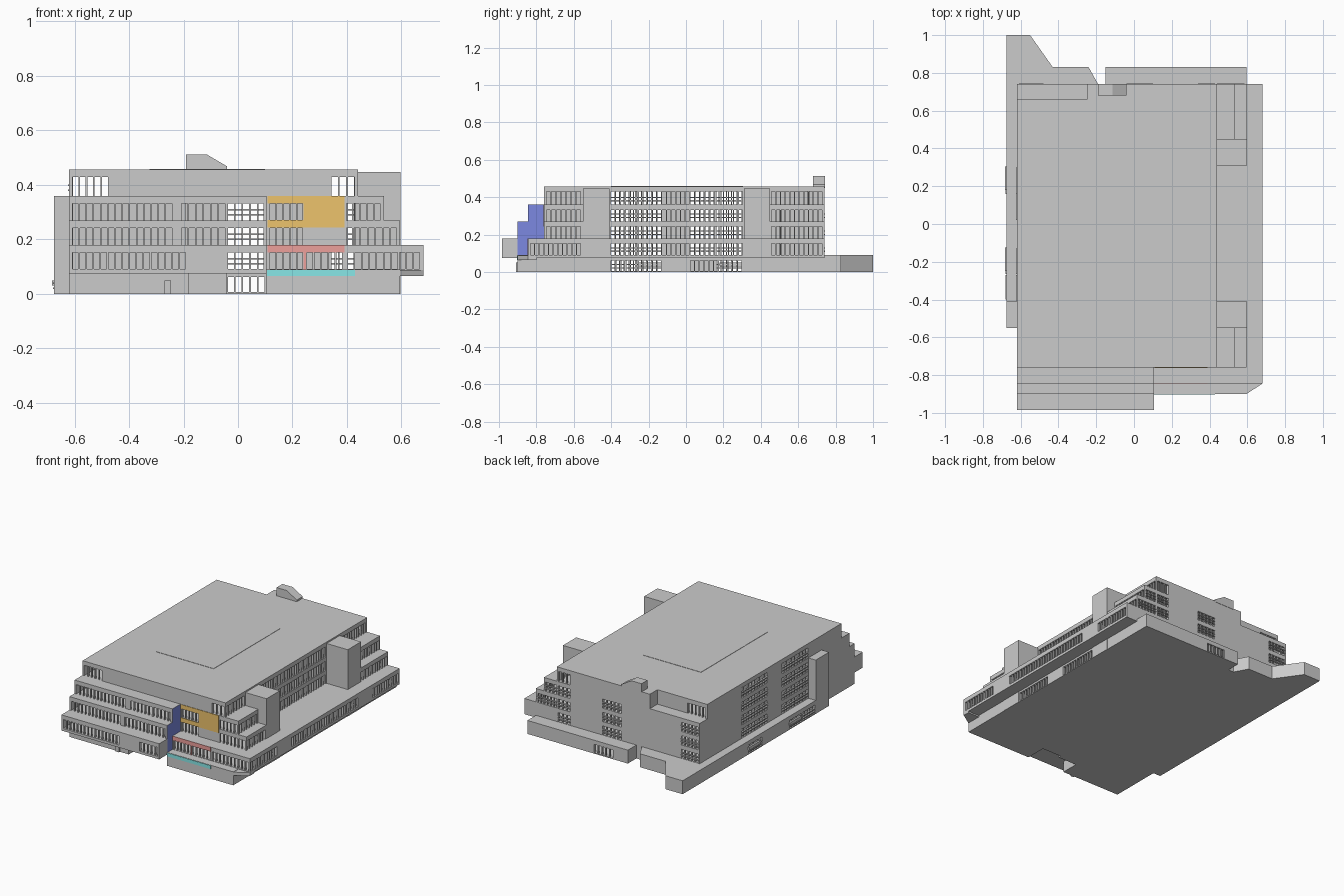
import bpy, bmesh
from mathutils import Vector

if "Cube" in bpy.data.objects:
    bpy.data.objects.remove(bpy.data.objects["Cube"])


def finish(name, bm):
    bmesh.ops.recalc_face_normals(bm, faces=bm.faces)
    me = bpy.data.meshes.new(name)
    bm.to_mesh(me)
    bm.free()
    ob = bpy.data.objects.new(name, me)
    bpy.context.collection.objects.link(ob)
    return ob


def add_prism(bm, pts, z0, z1):
    lo = [bm.verts.new((p[0], p[1], z0)) for p in pts]
    hi = [bm.verts.new((p[0], p[1], z1)) for p in pts]
    n = len(pts)
    bm.faces.new(lo[::-1])
    bm.faces.new(hi)
    for i in range(n):
        j = (i + 1) % n
        bm.faces.new((lo[i], lo[j], hi[j], hi[i]))


def prism(name, pts, z0, z1):
    bm = bmesh.new()
    add_prism(bm, pts, z0, z1)
    return finish(name, bm)


def rect(x0, x1, y0, y1):
    return [(x0, y0), (x1, y0), (x1, y1), (x0, y1)]


def box(name, x0, x1, y0, y1, z0, z1):
    return prism(name, rect(x0, x1, y0, y1), z0, z1)


def storey(name, z0, z1, pts, openings, base=0.0, header=0.028, barred=()):
    """Hollow storey: walls along a CCW outline, window bands and a roof slab."""
    walls, posts = bmesh.new(), bmesh.new()
    top = z1 - 0.012
    for i, a in enumerate(pts):
        a, b = Vector(a), Vector(pts[(i + 1) % len(pts)])
        length = (b - a).length
        u = (b - a) / length
        n = Vector((-u.y, u.x))
        axis = 0 if abs(u.x) > abs(u.y) else 1

        def piece(bm, s0, s1, lo, hi, t0=0.0, t1=0.012):
            if s1 - s0 > 1e-4:
                add_prism(bm, [a + u * s0 + n * t0, a + u * s1 + n * t0,
                               a + u * s1 + n * t1, a + u * s0 + n * t1], lo, hi)

        spans = sorted(tuple(sorted(abs(c - a[axis]) for c in sp)) for sp in openings.get(i, []))
        s = 0.0
        for s0, s1 in spans:
            piece(walls, s, s0, z0, top)
            piece(walls, s0, s1, z1 - header, top)
            # window posts
            k = max(1, round((s1 - s0) / 0.026))
            for j in range(k + 1):
                c = s0 + (s1 - s0) * j / k
                piece(posts, c - 0.003, c + 0.003, z0 + base, z1 - header, 0.002, 0.014)
            # window rails
            if i in barred:
                for h in (0.018, 0.036):
                    piece(posts, s0, s1, z0 + h, z0 + h + 0.006, -0.004, 0.008)
            s = s1
        piece(walls, s, length, z0, top)
    add_prism(walls, pts, top, z1)
    finish(name + "_walls", walls)
    finish(name + "_window_posts", posts)


MID = [(-0.405, -0.13), (-0.13, 0.02), (0.02, 0.305)]
LEFT = [(-0.405, -0.27), (-0.265, -0.13), (0.02, 0.155), (0.16, 0.30)]
BACK = [(-0.61, -0.48), (-0.04, 0.10), (0.34, 0.43)]
BACK_END = (0.455, 0.73)

# ground floor with back spur and entrance recess
ground = [(-0.62, -0.90), (-0.18, -0.90), (-0.18, -0.76), (0.105, -0.76), (0.105, -0.90),
          (0.595, -0.90), (0.595, 0.83), (-0.15, 0.83), (-0.15, 0.74), (-0.19, 0.74),
          (-0.24, 0.83), (-0.43, 0.83), (-0.55, 1.0), (-0.675, 1.0), (-0.675, -0.55),
          (-0.62, -0.55)]
storey("ground_floor", 0, 0.09, ground,
       {2: [(-0.04, 0.10)], 5: [(-0.405, -0.13), (0.02, 0.30)],
        6: [(-0.04, 0.10)], 13: [(-0.40, -0.27), (-0.265, -0.13), (0.16, 0.30)]},
       barred=(13,))
prism("base_slab", ground, 0, 0.006)

# second floor, the widest, overhanging
second = [(-0.62, -0.985), (0.105, -0.985), (0.105, -0.845), (0.68, -0.845),
          (0.68, 0.74), (-0.62, 0.74)]
storey("second_floor", 0.09, 0.18, second,
       {0: [(-0.61, -0.19), (-0.04, 0.10)],
        2: [(0.115, 0.24), (0.25, 0.385), (0.40, 0.67)],
        3: [(-0.835, -0.56)] + MID + [BACK_END],
        4: BACK, 5: LEFT}, barred=(4, 5))
prism("second_floor_slab", second, 0.075, 0.092)
prism("corner_canopy", [(0.105, -0.90), (0.595, -0.90), (0.68, -0.845), (0.68, -0.80),
                        (0.105, -0.80)], 0.065, 0.088)

# third and fourth floors, stepping back at front and right
for name, z, front, right in (("third_floor", 0.18, -0.90, 0.595),
                              ("fourth_floor", 0.27, -0.845, 0.535)):
    pts = [(-0.62, front), (0.105, front), (0.105, -0.76), (right, -0.76), (right, -0.48),
           (0.44, -0.48), (0.44, 0.38), (right, 0.38), (right, 0.74), (-0.62, 0.74)]
    storey(name, z, z + 0.09, pts,
           {0: [(-0.61, -0.24), (-0.21, -0.045), (-0.04, 0.10)],
            2: [(0.115, 0.24), (0.395, right - 0.01)],
            3: [(-0.75, -0.56)], 5: MID, 7: [BACK_END],
            8: BACK + [(0.44, right - 0.01)], 9: LEFT}, barred=(8, 9))

# top floor with notch at the back left
top_pts = [(-0.62, -0.76), (0.44, -0.76), (0.44, 0.74), (-0.25, 0.74), (-0.25, 0.66), (-0.62, 0.66)]
storey("top_floor", 0.36, 0.457, top_pts,
       {0: [(-0.61, -0.475), (0.34, 0.43)],
        1: [(-0.75, -0.56)] + MID + [BACK_END],
        2: [(0.34, 0.43)], 4: [(-0.61, -0.475)], 5: LEFT}, barred=(5,))
box("roof_panel", -0.325, 0.10, -0.40, 0.305, 0.455, 0.459)

# right side towers
for name, y0, y1 in (("front_right_tower", -0.55, -0.41), ("back_right_tower", 0.31, 0.45)):
    box(name, 0.43, 0.597, y0, y1, 0, 0.447)
    box(name + "_foot", 0.59, 0.675, y0 + 0.01, y1 - 0.005, 0.08, 0.178)

# left side slab tower and small ground fins
box("left_tower", -0.675, -0.615, -0.55, -0.41, 0, 0.36)
for i, y in enumerate((-0.25, 0.18)):
    box("left_fin_%d" % i, -0.683, -0.67, y, y + 0.125, 0.03, 0.05)

# inner partition behind the left front windows
box("inner_partition", -0.61, -0.19, 0.50, 0.51, 0.0, 0.355)
box("entrance_wall", -0.18, -0.04, -0.78, -0.76, 0, 0.08)
box("entrance_door", -0.27, -0.245, -0.91, -0.90, 0, 0.05)

# roof stair housing with sloped side
bm = bmesh.new()
prof = [(-0.19, 0.45), (-0.04, 0.45), (-0.04, 0.468), (-0.115, 0.512), (-0.19, 0.512)]
f = bm.faces.new([bm.verts.new((x, 0.68, z)) for x, z in prof])
ext = bmesh.ops.extrude_face_region(bm, geom=[f])
bmesh.ops.translate(bm, vec=(0, 0.062, 0),
                    verts=[v for v in ext["geom"] if isinstance(v, bmesh.types.BMVert)])
finish("roof_stair_housing", bm)


# coloured panels
def colour(ob, rgb):
    m = bpy.data.materials.new(ob.name + "_colour")
    m.diffuse_color = (*rgb, 1)
    m.use_nodes = True
    m.node_tree.nodes["Principled BSDF"].inputs["Base Color"].default_value = m.diffuse_color
    ob.data.materials.append(m)


blue = bmesh.new()
side = [(-0.90, 0.09), (-0.845, 0.09), (-0.845, 0.18), (-0.76, 0.18),
        (-0.76, 0.36), (-0.845, 0.36), (-0.845, 0.27), (-0.90, 0.27)]
blue.faces.new([blue.verts.new((0.107, y, z)) for y, z in side])
colour(finish("stepped_side_wall", blue), (0.2, 0.25, 0.75))
colour(box("orange_wall_lower", 0.108, 0.39, -0.763, -0.759, 0.243, 0.272), (0.85, 0.55, 0.15))
colour(box("orange_wall_upper", 0.108, 0.39, -0.763, -0.759, 0.332, 0.36), (0.85, 0.55, 0.15))
colour(box("orange_wall_right", 0.24, 0.39, -0.763, -0.759, 0.272, 0.332), (0.85, 0.55, 0.15))
colour(box("red_header", 0.108, 0.39, -0.848, -0.844, 0.152, 0.18), (0.85, 0.35, 0.33))
colour(box("red_pier", 0.24, 0.25, -0.848, -0.844, 0.09, 0.152), (0.85, 0.35, 0.33))
colour(box("cyan_edge", 0.107, 0.43, -0.903, -0.899, 0.065, 0.088), (0.25, 0.8, 0.8))
